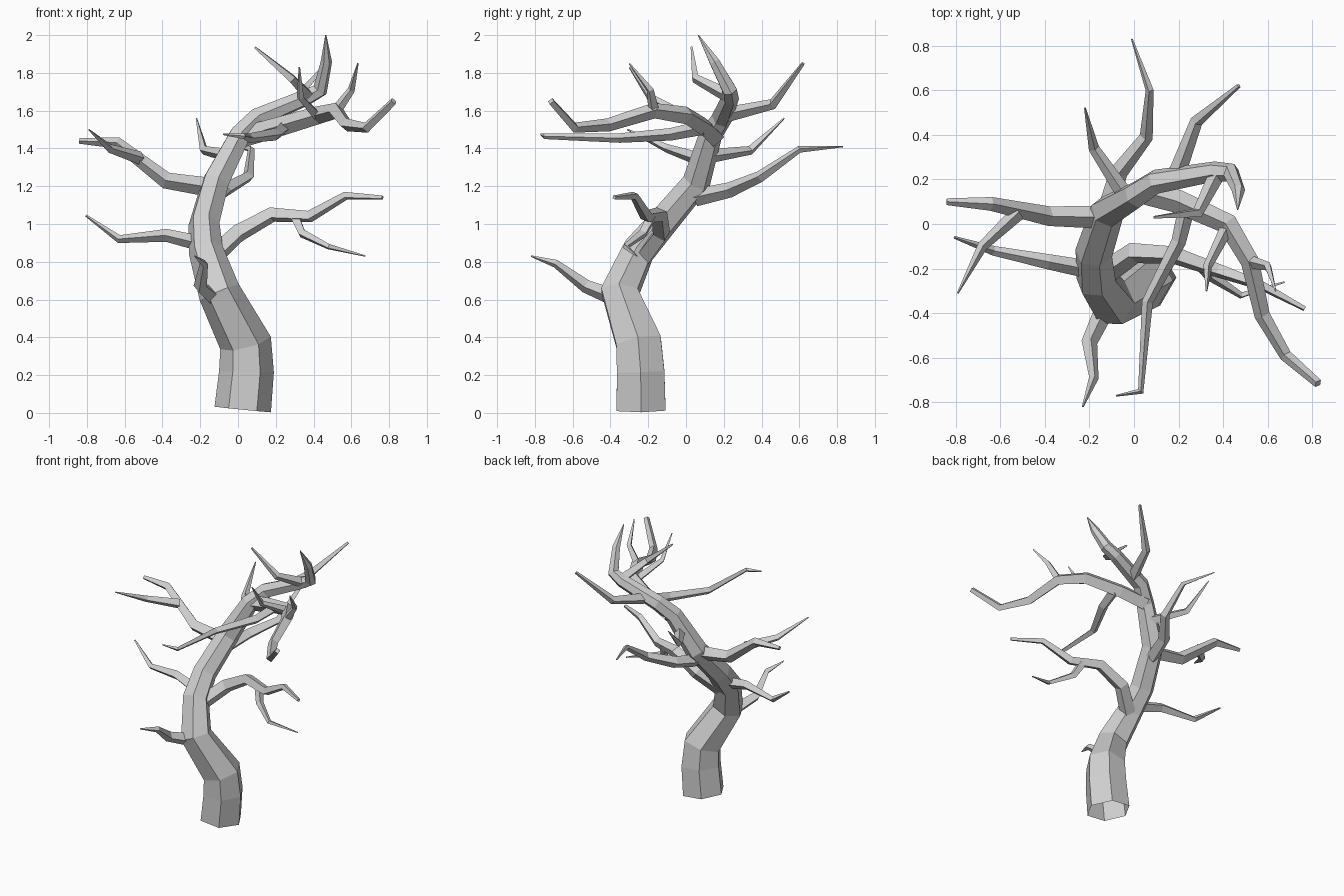
import bpy
import bmesh
import math
from mathutils import Vector, Quaternion

default_cube = bpy.data.objects.get("Cube")
if default_cube:
    bpy.data.objects.remove(default_cube, do_unlink=True)

# One plain grey for the whole tree
bark = bpy.data.materials.new("grey_bark")
bark.use_nodes = True
grey = (.63, .63, .63, 1)
bark.diffuse_color = grey
bark.node_tree.nodes["Principled BSDF"].inputs["Base Color"].default_value = grey


def ring_directions(points):
    """Direction of the path at every point, halved at each bend."""
    steps = [(b - a).normalized() for a, b in zip(points, points[1:])]
    inner = [(a + b).normalized() for a, b in zip(steps, steps[1:])]
    return [steps[0]] + inner + [steps[-1]]


def limb(name, path, radii, sides):
    """Flat-sided tapering tube along a path, open at the root."""
    points = [Vector(p) for p in path]
    directions = ring_directions(points)
    bm = bmesh.new()

    # Carry the side vector from ring to ring so the tube does not twist
    heading = directions[0]
    reference = Vector((1, 0, 0)) if abs(heading.z) > .9 else Vector((0, 0, 1))
    side = (reference - heading * reference.dot(heading)).normalized()
    rings = []
    for point, direction, radius in zip(points, directions, radii):
        side = heading.rotation_difference(direction) @ side
        heading = direction
        ring = []
        for i in range(sides):
            turn = Quaternion(direction, math.tau * i / sides)
            ring.append(bm.verts.new(point + (turn @ side) * radius))
        rings.append(ring)

    # Walls between neighbouring rings, then the tip cap
    for lower, upper in zip(rings, rings[1:]):
        for i in range(sides):
            j = (i + 1) % sides
            bm.faces.new((lower[i], lower[j], upper[j], upper[i]))
    bm.faces.new(rings[-1])

    mesh = bpy.data.meshes.new(name)
    bm.to_mesh(mesh)
    bm.free()
    mesh.materials.append(bark)
    limb_object = bpy.data.objects.new(name, mesh)
    bpy.context.collection.objects.link(limb_object)
    return limb_object


def branch(name, thick, thin, *path):
    """Four-sided branch that thins gently first and faster at its tip."""
    last = len(path) - 1
    radii = [thin + (thick - thin) * (1 - (i / last) ** 1.4) for i in range(last + 1)]
    return limb(name, path, radii, sides=4)


# Trunk, curving up into the crown and ending in the top tip
limb("trunk",
     [(.025, -.238, .018), (.045, -.24, .22), (.04, -.25, .37), (-.1, -.35, .64),
      (-.17, -.25, .86), (-.18, -.13, 1), (-.12, .055, 1.22), (.01, .13, 1.47),
      (.1, .19, 1.56), (.36, .235, 1.67), (.435, .23, 1.71), (.468, .15, 1.86),
      (.465, .065, 2)],
     [.15, .145, .138, .112, .092, .084, .077, .062, .056, .046, .042, .03, .003],
     sides=6)

# Crown branches
branch("crown_front_branch", .037, .007,
       (.37, .22, 1.68), (.285, .05, 1.77), (.09, .03, 1.935))
branch("crown_back_branch", .04, .01,
       (.19, .22, 1.58), (.28, .46, 1.635), (.47, .62, 1.85))

# Long left limb with its twigs
branch("left_limb", .055, .02,
       (.02, .15, 1.46), (.2, .1, 1.51), (.42, 0, 1.575), (.52, -.17, 1.6),
       (.575, -.41, 1.525), (.68, -.59, 1.51), (.825, -.715, 1.65))
branch("left_limb_outer_twig", .03, .004,
       (.52, -.17, 1.6), (.6, -.19, 1.71), (.635, -.3, 1.85))
branch("left_limb_inner_twig", .03, .004,
       (.41, -.03, 1.58), (.33, -.19, 1.67), (.325, -.3, 1.83))
branch("front_drooping_branch", .038, .004,
       (.24, .09, 1.51), (.2, -.08, 1.475), (.06, -.35, 1.455), (.03, -.75, 1.465),
       (-.08, -.77, 1.475))

# Upper right limb with its twig
branch("upper_right_limb", .052, .015,
       (-.12, .03, 1.19), (-.38, .035, 1.23), (-.64, .09, 1.43), (-.84, .1, 1.44))
branch("upper_right_twig", .035, .004,
       (-.52, .05, 1.35), (-.68, -.1, 1.4), (-.79, -.31, 1.5))

# Back branches
branch("back_branch", .047, .004,
       (-.12, .05, 1.14), (-.07, .23, 1.18), (.055, .39, 1.25), (.07, .6, 1.395),
       (-.01, .83, 1.41))
branch("upper_back_branch", .037, .004,
       (-.04, .13, 1.36), (-.18, .34, 1.39), (-.22, .52, 1.56))

# Lower branches
branch("lower_right_branch", .042, .006,
       (-.17, -.21, .89), (-.38, -.17, .94), (-.63, -.12, .92), (-.805, -.06, 1.045))
branch("lower_left_limb", .054, .012,
       (-.13, -.22, .83), (0, -.13, .95), (.18, -.14, 1.05), (.38, -.21, 1.04),
       (.57, -.275, 1.15), (.765, -.38, 1.14))
branch("lower_left_twig", .032, .004,
       (.3, -.18, 1.04), (.34, -.23, .95), (.48, -.32, .88), (.675, -.26, .83))
branch("lower_front_branch", .045, .004,
       (-.13, -.38, .61), (-.2, -.53, .67), (-.18, -.69, .79), (-.23, -.82, .83))
